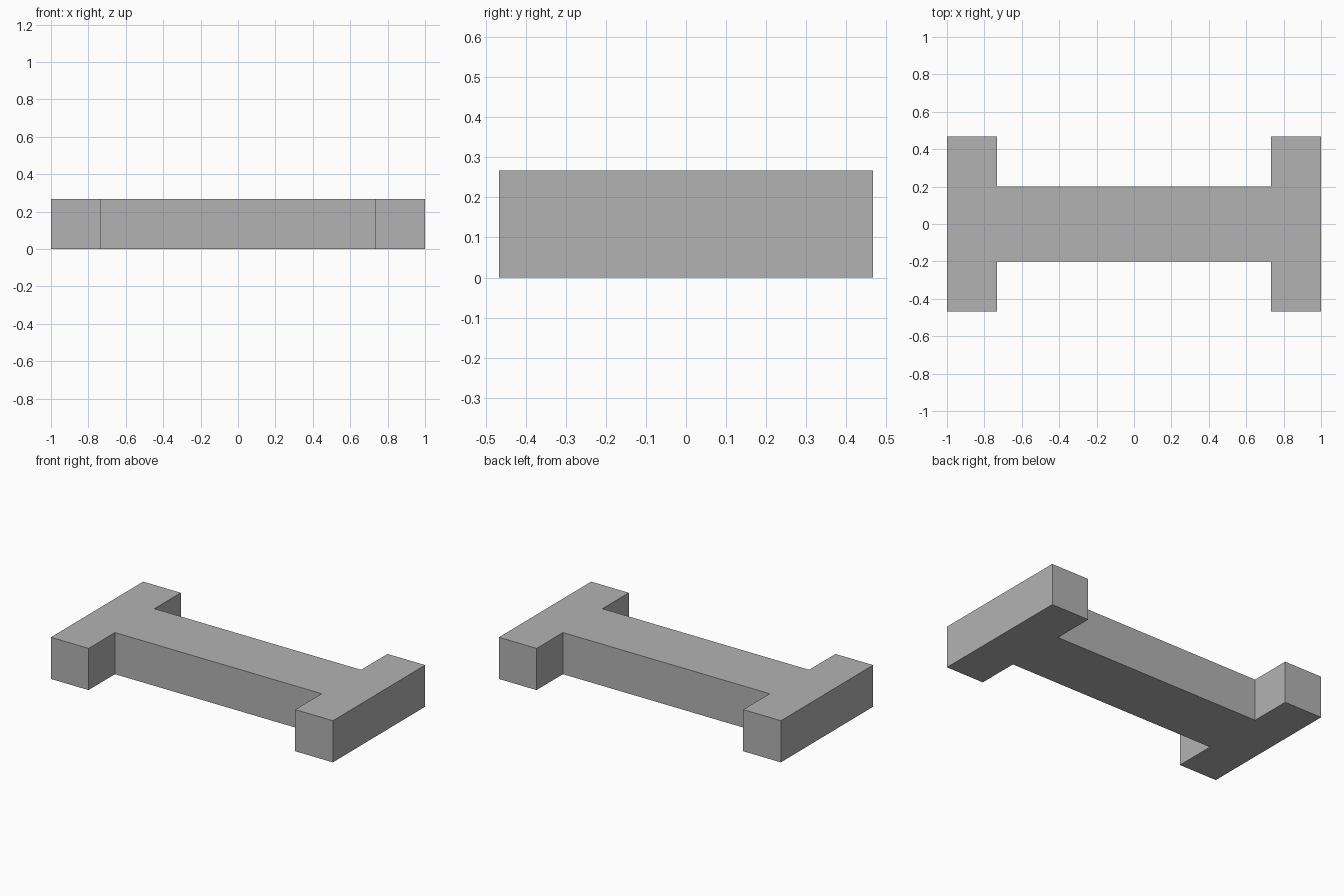
import bpy
import bmesh

cube = bpy.data.objects.get("Cube")
if cube:
    bpy.data.objects.remove(cube, do_unlink=True)

HALF_LENGTH, HALF_WIDTH, HEIGHT = 1.0, 0.467, 0.267
WEB_X, WEB_Y = 0.733, 0.2

grey = bpy.data.materials.new("plain grey")
grey.use_nodes = True
colour = (0.45, 0.45, 0.45, 1)
grey.diffuse_color = colour
grey.node_tree.nodes["Principled BSDF"].inputs["Base Color"].default_value = colour

# One quarter of the outline, mirrored around to close the I-shaped profile
quarter = [(WEB_X, WEB_Y), (WEB_X, HALF_WIDTH), (HALF_LENGTH, HALF_WIDTH)]
right_half = quarter + [(x, -y) for x, y in reversed(quarter)]
outline = right_half + [(-x, -y) for x, y in right_half]

# Extrude the profile into a solid beam
bm = bmesh.new()
base = bm.faces.new([bm.verts.new((x, y, 0)) for x, y in outline])
top = bmesh.ops.extrude_face_region(bm, geom=[base], use_keep_orig=True)
top_verts = [g for g in top["geom"] if isinstance(g, bmesh.types.BMVert)]
bmesh.ops.translate(bm, verts=top_verts, vec=(0, 0, HEIGHT))
bmesh.ops.recalc_face_normals(bm, faces=bm.faces[:])

mesh = bpy.data.meshes.new("flanged_beam")
bm.to_mesh(mesh)
bm.free()
mesh.materials.append(grey)
beam = bpy.data.objects.new("flanged_beam", mesh)
bpy.context.collection.objects.link(beam)
